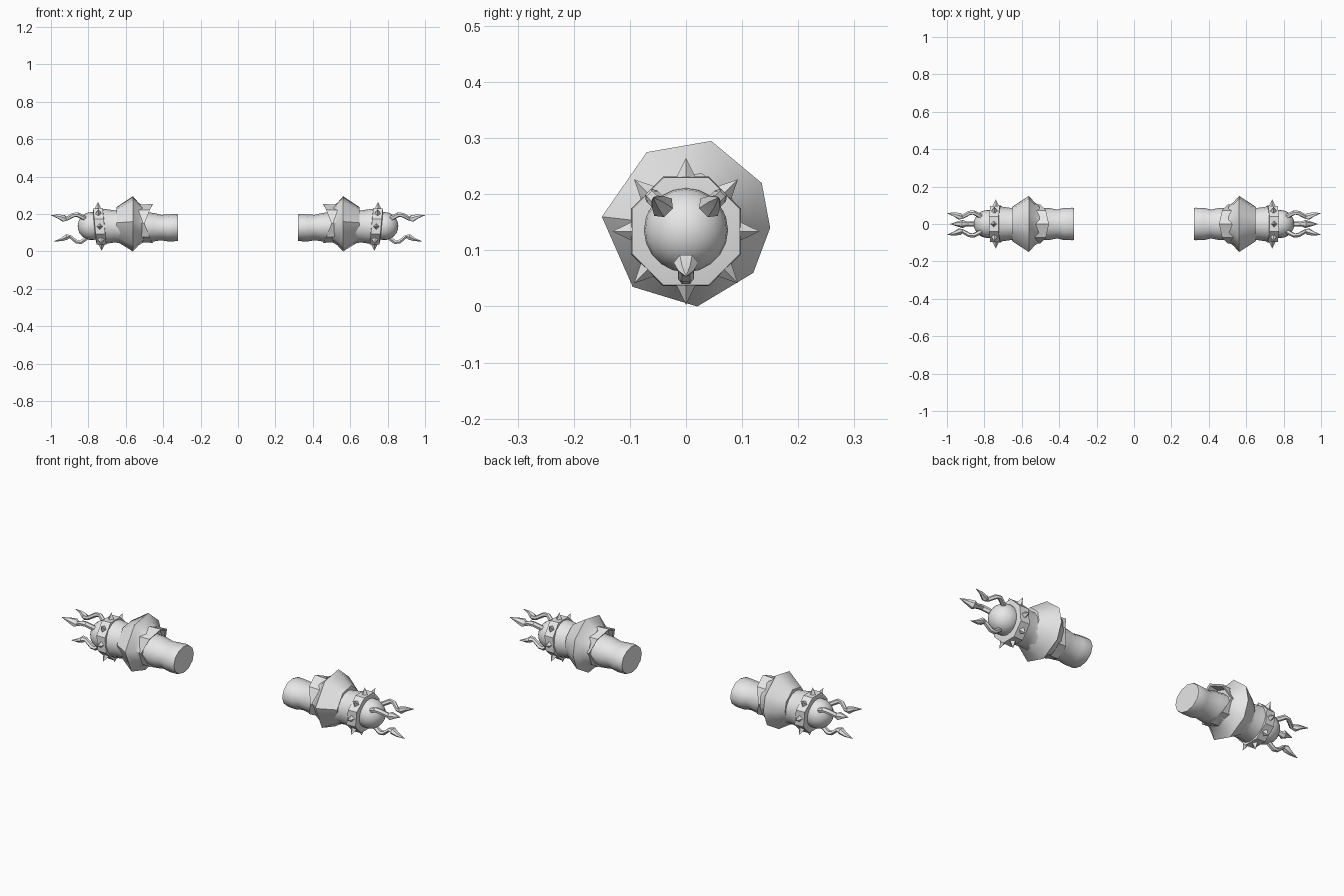
import bpy, bmesh, math
from mathutils import Vector, Matrix

if "Cube" in bpy.data.objects:
    bpy.data.objects.remove(bpy.data.objects["Cube"])

CZ = 0.134   # height of the arm axis
grey = bpy.data.materials.new("plain grey")
grey.diffuse_color = (0.8, 0.8, 0.8, 1)
grey.use_nodes = True
grey.node_tree.nodes["Principled BSDF"].inputs["Base Color"].default_value = grey.diffuse_color


def finish(name, bm, angle=40):
    """Turn a bmesh of the right arm into an object mirrored to the left."""
    bmesh.ops.recalc_face_normals(bm, faces=bm.faces)
    me = bpy.data.meshes.new(name)
    bm.to_mesh(me)
    bm.free()
    me.materials.append(grey)
    ob = bpy.data.objects.new(name, me)
    bpy.context.collection.objects.link(ob)
    bpy.ops.object.select_all(action='DESELECT')
    ob.select_set(True)
    bpy.context.view_layer.objects.active = ob
    bpy.ops.object.shade_smooth_by_angle(angle=math.radians(angle))
    mod = ob.modifiers.new("mirror", 'MIRROR')
    mod.use_mirror_merge = False


def loft(bm, rings, caps=True, closed=False):
    """Skin a list of rings of points."""
    vs = [[bm.verts.new(p) for p in r] for r in rings]
    n = len(vs[0])
    pairs = list(zip(vs, vs[1:])) + ([(vs[-1], vs[0])] if closed else [])
    for a, b in pairs:
        for i in range(n):
            j = (i + 1) % n
            bm.faces.new((a[i], a[j], b[j], b[i]))
    if caps:
        bm.faces.new(vs[0])
        bm.faces.new(vs[-1][::-1])


def ring(x, ry, rz, n=12, cz=CZ, tilt=0, turn=0.0):
    pts = []
    for i in range(n):
        a = 2 * math.pi * (i + turn) / n
        dz = rz * math.sin(a)
        pts.append(Vector((x + tilt * dz, ry * math.cos(a), cz + dz)))
    return pts


# forearm sleeve with soft folds
bm = bmesh.new()
loft(bm, [ring(x, ry, rz, 12, cz) for x, ry, rz, cz in (
    (0.32, 0.084, 0.070, 0.128), (0.33, 0.087, 0.073, 0.128),
    (0.375, 0.086, 0.072, 0.126), (0.41, 0.077, 0.068, 0.128),
    (0.45, 0.085, 0.076, 0.130), (0.54, 0.085, 0.080, 0.134))])
finish("forearm_sleeve", bm)

# open cuff, recessed at front and back
bm = bmesh.new()


def cuff_edge(x, r, dip):
    return [Vector((p.x + dip * abs(math.cos(2 * math.pi * i / 8)) ** 3, p.y, p.z))
            for i, p in enumerate(ring(x, r, r, 8, 0.150))]


loft(bm, [cuff_edge(0.535, 0.100, 0), cuff_edge(0.455, 0.104, 0.045),
          cuff_edge(0.460, 0.094, 0.045), cuff_edge(0.535, 0.080, 0)],
     caps=False, closed=True)
finish("cuff", bm, 30)

# flared disc with an uneven eight-sided rim
rim = [(-0.15, 0.16), (-0.07, 0.275), (0.045, 0.295), (0.135, 0.22),
       (0.15, 0.14), (0.12, 0.06), (0.02, 0.0), (-0.095, 0.035)]
bm = bmesh.new()
loft(bm, [[Vector((x, y * s, 0.143 + (z - 0.143) * s)) for y, z in rim]
          for x, s in ((0.505, 0.66), (0.53, 0.76), (0.562, 1.0),
                       (0.615, 0.77), (0.65, 0.62))])
finish("flared_disc", bm, 50)

# wrist between disc and band
bm = bmesh.new()
loft(bm, [ring(x, r, r, 16) for x, r in (
    (0.60, 0.098), (0.63, 0.089), (0.66, 0.086), (0.70, 0.092), (0.73, 0.095), (0.75, 0.08))])
finish("wrist", bm)

# slightly tilted band
bm = bmesh.new()
loft(bm, [ring(x, r, r, 8, CZ, 0.10, 0.5) for x, r in (
    (0.712, 0.088), (0.714, 0.106), (0.765, 0.104), (0.768, 0.080))])
finish("spiked_band", bm, 30)

# eight four-sided spikes
bm = bmesh.new()
for k in range(8):
    a = k * math.pi / 4
    out = Vector((0, math.cos(a), math.sin(a)))
    side = Vector((0, -math.sin(a), math.cos(a)))
    ax = Vector((1, 0, 0))
    c = Vector((0.739 + 0.01 * math.sin(a), 0, CZ)) + out * 0.092
    base = [bm.verts.new(c + d) for d in (ax * 0.019, side * 0.019, -ax * 0.019, -side * 0.019)]
    tip = bm.verts.new(c + out * 0.039)
    for i in range(4):
        bm.faces.new((base[i], base[(i + 1) % 4], tip))
    bm.faces.new(base[::-1])
finish("band_spikes", bm, 10)

# round knob at the end
bm = bmesh.new()
bmesh.ops.create_uvsphere(bm, u_segments=20, v_segments=12, radius=0.075,
                          matrix=Matrix.Translation((0.782, 0, 0.136))
                          @ Matrix.Rotation(math.pi / 2, 4, 'Y'))
finish("end_knob", bm)

# three bent claws: (x, distance from axis, half width, half thickness)
path = ((0.800, 0.045, 0.014, 0.012), (0.858, 0.087, 0.014, 0.012),
        (0.880, 0.084, 0.014, 0.011), (0.915, 0.056, 0.013, 0.010),
        (0.932, 0.058, 0.022, 0.017), (0.960, 0.072, 0.014, 0.010),
        (1.000, 0.082, 0.001, 0.001))
bm = bmesh.new()
for deg, shift in ((45, 0), (135, 0), (270, -0.017)):
    a = math.radians(deg)
    out = Vector((0, math.cos(a), math.sin(a)))
    side = Vector((0, -math.sin(a), math.cos(a)))
    rings = []
    for i, (x, r, w, t) in enumerate(path):
        p, q = path[max(i - 1, 0)], path[min(i + 1, len(path) - 1)]
        d = Vector((q[0] - p[0], q[1] - p[1])).normalized()
        nrm = out * d.x - Vector((1, 0, 0)) * d.y
        c = Vector((x + shift, 0, 0.136)) + out * r
        rings.append([c + side * w * math.cos(k * math.pi / 3)
                      + nrm * t * math.sin(k * math.pi / 3) for k in range(6)])
    loft(bm, rings)
finish("claws", bm, 35)
